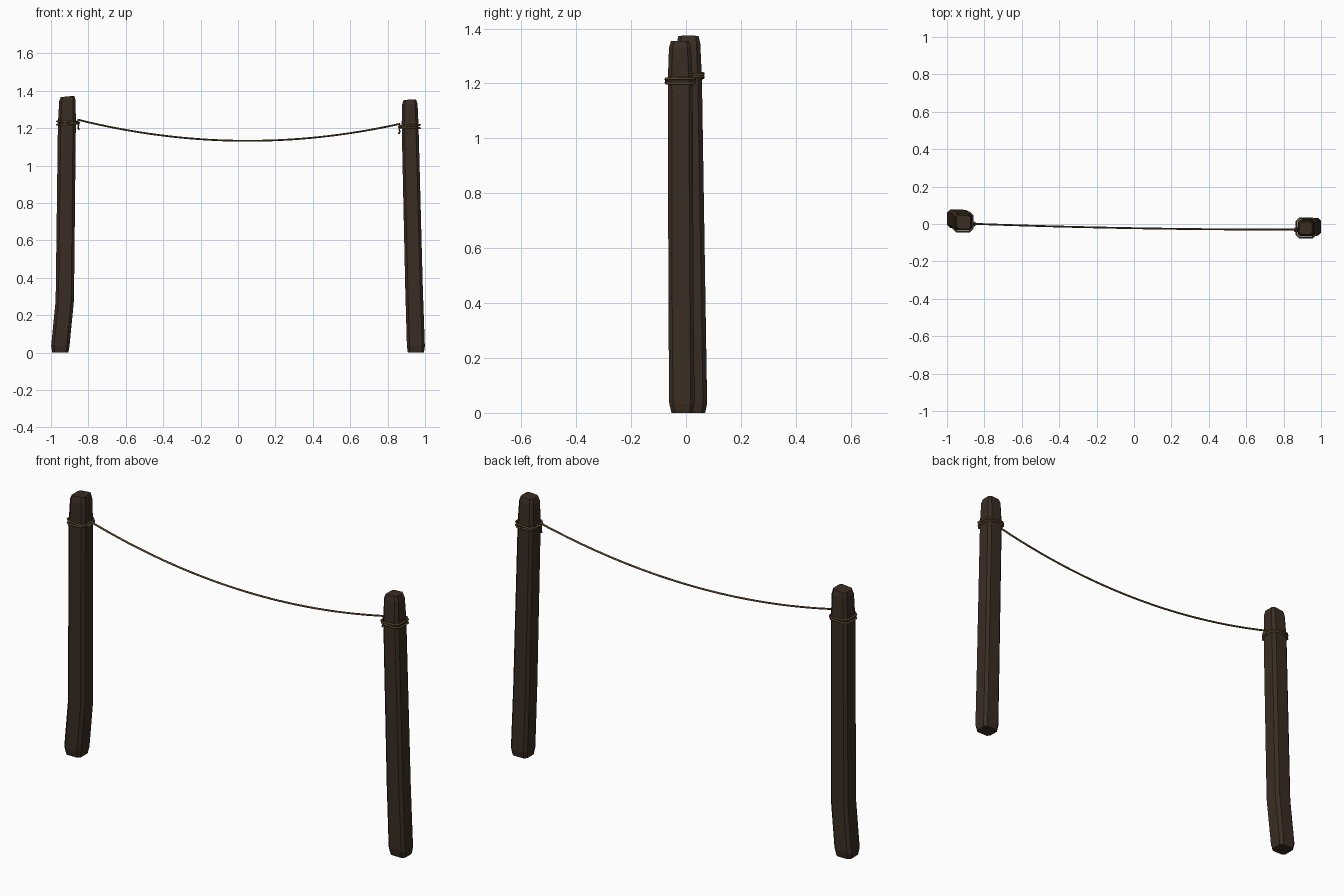
import bpy, bmesh, math
from mathutils import Vector

cube = bpy.data.objects.get("Cube")
if cube:
    bpy.data.objects.remove(cube)


def material(name, rgb):
    m = bpy.data.materials.new(name)
    m.use_nodes = True
    m.diffuse_color = (*rgb, 1)
    m.node_tree.nodes["Principled BSDF"].inputs["Base Color"].default_value = (*rgb, 1)
    return m


wood = material("dark wood", (0.042, 0.026, 0.017))
twine = material("tan rope", (0.105, 0.066, 0.026))


def octagon(x, y, z, hx, hy, cut):
    """Square outline with its corners cut off."""
    corners = []
    for sx, sy in ((1, 1), (-1, 1), (-1, -1), (1, -1)):
        pair = [Vector((x + sx * hx, y + sy * (hy - cut), z)),
                Vector((x + sx * (hx - cut), y + sy * hy, z))]
        corners += pair if sx * sy > 0 else pair[::-1]
    return corners


def post(name, sections, slope):
    """Loft cut-corner squares; the top one is sawn at a slight slope."""
    bm = bmesh.new()
    loops = [[bm.verts.new(p) for p in octagon(*s)] for s in sections]
    for v in loops[-1]:
        v.co.z += slope * (v.co.x - sections[-1][0])
    for low, high in zip(loops, loops[1:]):
        for i in range(8):
            j = (i + 1) % 8
            bm.faces.new((low[i], low[j], high[j], high[i]))
    bm.faces.new(loops[0][::-1])
    bm.faces.new(loops[-1])
    mesh = bpy.data.meshes.new(name)
    bm.to_mesh(mesh)
    bm.free()
    ob = bpy.data.objects.new(name, mesh)
    bpy.context.collection.objects.link(ob)
    mesh.materials.append(wood)


def rope(name, points, radius=0.005, closed=False):
    """Round rope along a path, turned into a mesh."""
    cu = bpy.data.curves.new(name, "CURVE")
    cu.dimensions = "3D"
    cu.bevel_depth = radius
    cu.bevel_resolution = 2
    cu.use_fill_caps = True
    sp = cu.splines.new("POLY")
    sp.points.add(len(points) - 1)
    for p, co in zip(sp.points, points):
        p.co = (*co, 1)
    sp.use_cyclic_u = closed
    ob = bpy.data.objects.new(name, cu)
    bpy.context.collection.objects.link(ob)
    cu.materials.append(twine)
    bpy.ops.object.select_all(action="DESELECT")
    ob.select_set(True)
    bpy.context.view_layer.objects.active = ob
    bpy.ops.object.convert(target="MESH")
    bpy.ops.object.shade_smooth_by_angle(angle=math.radians(50))


# Posts: x, y, z, half widths, corner cut
post("right_post", [
    (-0.95, 0.028, 0, 0.043, 0.042, 0.014),
    (-0.95, 0.028, 0.035, 0.049, 0.049, 0.015),
    (-0.926, 0.024, 0.28, 0.049, 0.049, 0.015),
    (-0.915, 0.011, 1.22, 0.048, 0.047, 0.015),
    (-0.912, 0.009, 1.345, 0.044, 0.043, 0.014),
    (-0.911, 0.009, 1.37, 0.037, 0.037, 0.011)], 0.1)
post("left_post", [
    (0.951, -0.014, 0, 0.043, 0.039, 0.013),
    (0.951, -0.015, 0.035, 0.048, 0.046, 0.014),
    (0.941, -0.018, 0.35, 0.047, 0.046, 0.014),
    (0.92, -0.021, 1.22, 0.045, 0.045, 0.014),
    (0.919, -0.022, 1.33, 0.041, 0.04, 0.013),
    (0.919, -0.022, 1.353, 0.033, 0.033, 0.01)], 0.06)

# Rope wraps, knot and loose tail on each post
for side, x, y, z, knot in (("right", -0.915, 0.011, 1.228, Vector((-0.853, 0, 1.238))),
                            ("left", 0.92, -0.021, 1.209, Vector((0.863, -0.03, 1.216)))):
    out = 1 if side == "right" else -1
    for k, (dz, tilt) in enumerate(((-0.006, 0.05), (0.006, -0.06))):
        ring = octagon(x, y, z + dz, 0.053, 0.052, 0.019)
        for p in ring:
            p.z += tilt * (p.x - x) * out
        rope(f"{side}_rope_wrap_{k + 1}", ring, closed=True)
    rope(f"{side}_knot", [knot + Vector(((0.009 * math.cos(a) - 0.006) * out,
                                         0.009 * math.sin(a), 0.005 * math.sin(a) - 0.008))
                          for a in (i * math.tau / 10 for i in range(10))], 0.0055, True)
    rope(f"{side}_rope_tail", [knot + Vector((dx * out, dy, dz)) for dx, dy, dz in
                               ((-0.006, 0, -0.01), (0.001, -0.007, -0.02),
                                (-0.002, -0.009, -0.033), (0.003, -0.008, -0.047))], 0.0045)

# Sagging line between the posts
start, end = Vector((-0.858, 0.001, 1.246)), Vector((0.868, -0.03, 1.224))
line = []
for i in range(33):
    t = i / 32
    p = start.lerp(end, t)
    bow = 4 * t * (1 - t)
    line.append(p + Vector((0, -0.008 * bow, -0.102 * bow)))
rope("hanging_line", line, 0.0048)
